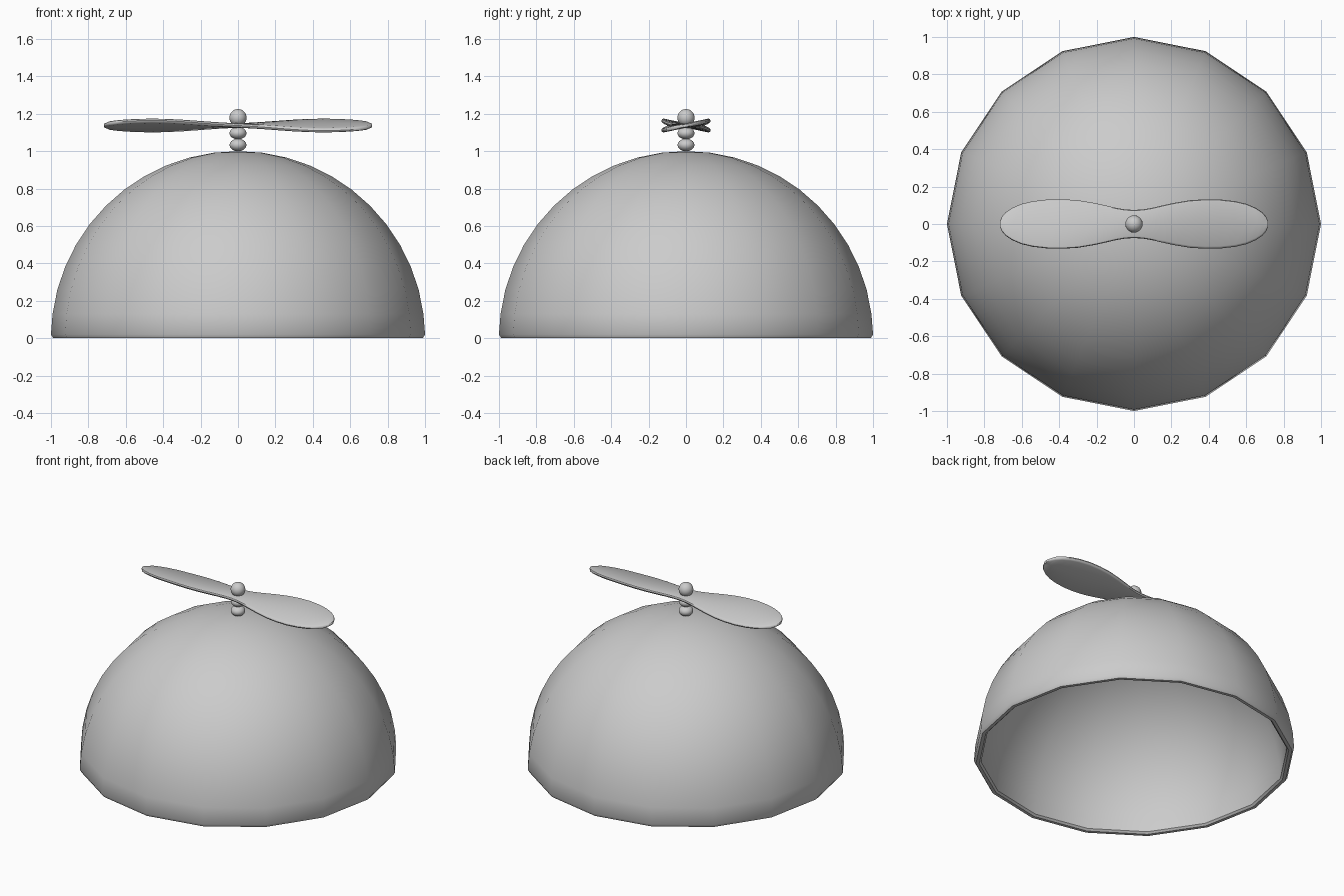
import bpy, bmesh, math
from mathutils import Vector

if "Cube" in bpy.data.objects:
    bpy.data.objects.remove(bpy.data.objects["Cube"])


def finish(name, bm, angle):
    bmesh.ops.recalc_face_normals(bm, faces=bm.faces)
    me = bpy.data.meshes.new(name)
    bm.to_mesh(me)
    bm.free()
    ob = bpy.data.objects.new(name, me)
    bpy.context.collection.objects.link(ob)
    bpy.ops.object.select_all(action='DESELECT')
    ob.select_set(True)
    bpy.context.view_layer.objects.active = ob
    bpy.ops.object.shade_smooth_by_angle(angle=math.radians(angle))
    return ob


def bridge(bm, a, b):
    n = len(a)
    for i in range(n):
        j = (i + 1) % n
        bm.faces.new((a[i], a[j], b[j], b[i]))


# Cap: hollow 16-sided dome with a softened rim
def dome(name, sides=16, rings=12, inner=0.955):
    arc = [math.pi / 2 * i / rings for i in range(rings)]
    outer = [(math.cos(a), max(math.sin(a), 0.02)) for a in arc]
    inside = [(inner * math.cos(a), max(inner * math.sin(a), 0.012)) for a in arc]
    profile = outer[::-1] + [(0.988, 0.0), (0.967, 0.0)] + inside
    bm = bmesh.new()
    loops = []
    for r, z in profile:
        loops.append([bm.verts.new((r * math.cos(2 * math.pi * k / sides),
                                    r * math.sin(2 * math.pi * k / sides), z))
                      for k in range(sides)])
    for a, b in zip(loops, loops[1:]):
        bridge(bm, a, b)
    for loop, z in ((loops[0], 1.0), (loops[-1], inner)):
        pole = bm.verts.new((0, 0, z))
        for k in range(sides):
            bm.faces.new((loop[k], loop[(k + 1) % sides], pole))
    return finish(name, bm, 35)


# Beads stacked along the spindle
def bead(name, z, radius, half_height):
    bm = bmesh.new()
    bmesh.ops.create_uvsphere(bm, u_segments=24, v_segments=14, radius=1)
    for v in bm.verts:
        v.co = Vector((v.co.x * radius, v.co.y * radius, v.co.z * half_height + z))
    return finish(name, bm, 60)


# Propeller: one lofted blade pair, pitched opposite ways on each side
def propeller(name, z0=1.137):
    half = [(0, .075), (.05, .078), (.1, .087), (.16, .101), (.22, .114), (.3, .127),
            (.38, .132), (.46, .131), (.54, .122), (.6, .108), (.65, .087),
            (.685, .064), (.707, .038), (.717, .014)]
    stations = [(-x, w) for x, w in half[:0:-1]] + half
    bm = bmesh.new()
    loops = []
    for x, w in stations:
        t = min(abs(x) / 0.45, 1)
        slope = math.copysign(0.21 * t * (1.6 - 0.6 * t), x)
        th = 0.012 if abs(x) < 0.7 else 0.008
        edge = min(0.012, w * 0.5)
        section = [(-w, 0), (-w + edge * .3, th * .7), (-w + edge, th), (0, th),
                   (w - edge, th), (w - edge * .3, th * .7), (w, 0),
                   (w - edge * .3, -th * .7), (w - edge, -th), (0, -th),
                   (-w + edge, -th), (-w + edge * .3, -th * .7)]
        loops.append([bm.verts.new((x, y, z0 + slope * y + h)) for y, h in section])
    for a, b in zip(loops, loops[1:]):
        bridge(bm, a, b)
    bm.faces.new(loops[0])
    bm.faces.new(loops[-1])
    return finish(name, bm, 40)


dome("cap_dome")
bead("lower_bead", 1.033, 0.045, 0.034)
bead("middle_bead", 1.096, 0.045, 0.033)
bead("top_ball", 1.179, 0.046, 0.046)
propeller("propeller")
